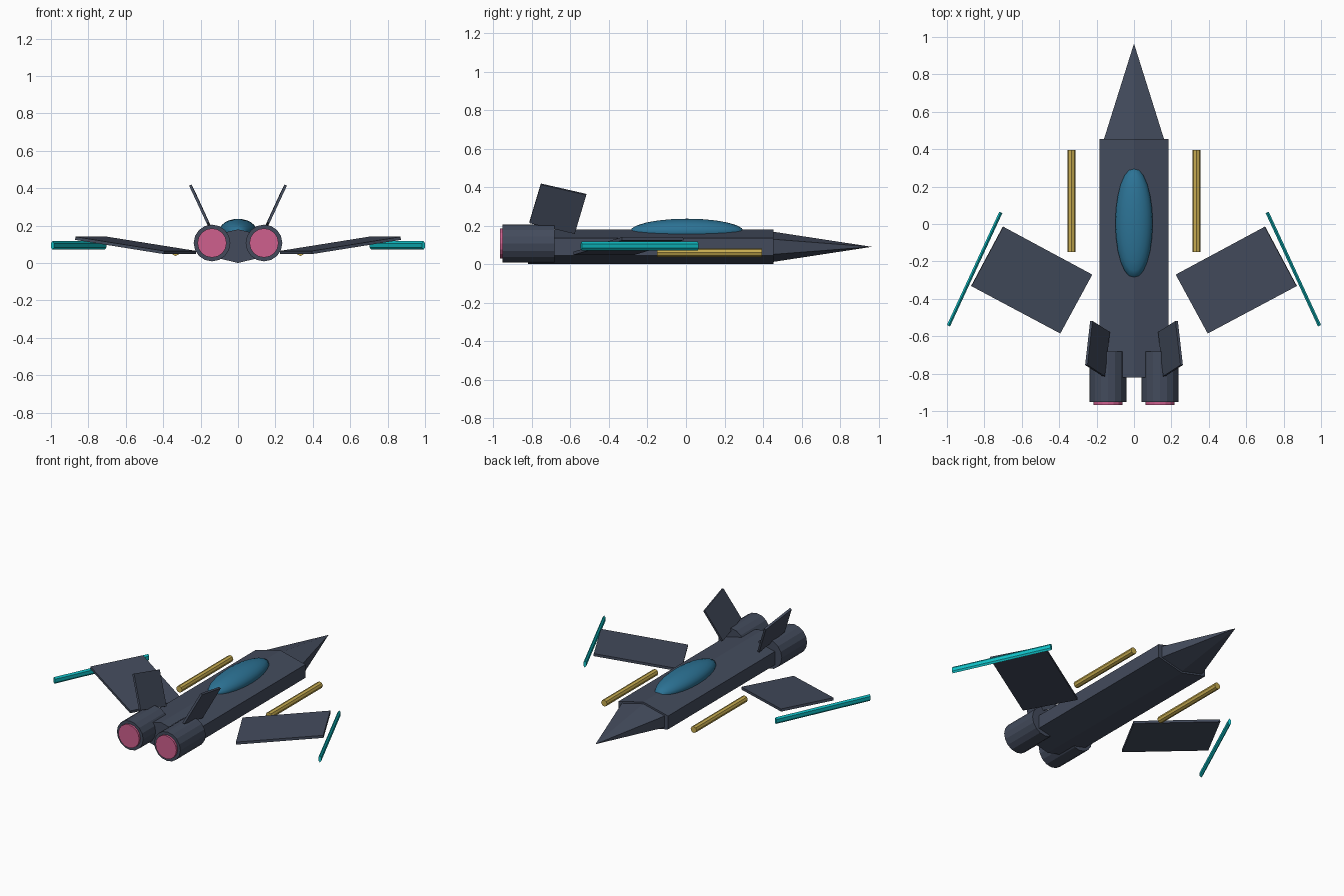
import bpy, bmesh, math
from mathutils import Vector, Matrix

cube = bpy.data.objects.get("Cube")
if cube:
    bpy.data.objects.remove(cube, do_unlink=True)


def material(name, rgb):
    m = bpy.data.materials.new(name)
    m.use_nodes = True
    m.diffuse_color = (*rgb, 1)
    m.node_tree.nodes["Principled BSDF"].inputs["Base Color"].default_value = (*rgb, 1)
    return m


SLATE = material("slate hull", (0.056, 0.07, 0.107))
GLASS = material("blue canopy", (0.025, 0.17, 0.3))
PINK = material("pink exhaust", (0.62, 0.115, 0.27))
TEAL = material("teal blade", (0.005, 0.53, 0.57))
GOLD = material("gold barrel", (0.57, 0.41, 0.08))


def finish(name, bm, mat):
    bmesh.ops.recalc_face_normals(bm, faces=bm.faces)
    mesh = bpy.data.meshes.new(name)
    bm.to_mesh(mesh)
    bm.free()
    mesh.materials.append(mat)
    obj = bpy.data.objects.new(name, mesh)
    bpy.context.collection.objects.link(obj)
    return obj


def smooth(obj):
    bpy.ops.object.select_all(action="DESELECT")
    obj.select_set(True)
    bpy.context.view_layer.objects.active = obj
    bpy.ops.object.shade_smooth_by_angle(angle=math.radians(40))


def prism(name, mat, sides, center, rx, rz, length, tip=1.0, turn=0.0):
    """Cylinder or cone running along y, squashed to rx by rz, turned about z."""
    bm = bmesh.new()
    bmesh.ops.create_cone(bm, cap_ends=True, segments=sides, radius1=1,
                          radius2=tip, depth=length)
    bm.transform(Matrix.Translation(center) @ Matrix.Rotation(turn, 4, "Z")
                 @ Matrix.Diagonal((rx, 1, rz, 1)) @ Matrix.Rotation(-math.pi / 2, 4, "X"))
    return finish(name, bm, mat)


def plate(name, mat, corners, thickness):
    """Flat panel of even thickness, centred on its corners."""
    pts = [Vector(c) for c in corners]
    offset = (pts[1] - pts[0]).cross(pts[3] - pts[0]).normalized() * thickness / 2
    bm = bmesh.new()
    low = [bm.verts.new(p - offset) for p in pts]
    high = [bm.verts.new(p + offset) for p in pts]
    bm.faces.new(low)
    bm.faces.new(high)
    for i in range(4):
        j = (i + 1) % 4
        bm.faces.new((low[i], low[j], high[j], high[i]))
    return finish(name, bm, mat)


# Six-sided hull with a ridge along top and bottom, and a pointed nose
prism("fuselage", SLATE, 6, (0, -0.182, 0.09), 0.2136, 0.09, 1.275)
prism("nose_cone", SLATE, 6, (0, 0.71, 0.09), 0.185, 0.078, 0.51, tip=0)

# Bubble canopy
bm = bmesh.new()
bmesh.ops.create_uvsphere(bm, u_segments=24, v_segments=12, radius=1)
bm.transform(Matrix.Translation((0, 0.005, 0.17)) @ Matrix.Diagonal((0.1, 0.295, 0.066, 1)))
smooth(finish("canopy", bm, GLASS))

WING = [(0.224, -0.27, 0.056), (0.70, -0.014, 0.132),
        (0.87, -0.332, 0.132), (0.395, -0.585, 0.056)]
FIN = [(0.162, -0.814, 0.216), (0.135, -0.578, 0.16),
       (0.228, -0.518, 0.362), (0.255, -0.754, 0.416)]

for side, s in (("left", 1), ("right", -1)):
    # Engine pod and glowing exhaust
    prism(side + "_engine", SLATE, 16, (s * 0.139, -0.818, 0.107), 0.098, 0.098, 0.27)
    prism(side + "_exhaust", PINK, 16, (s * 0.139, -0.95, 0.107), 0.078, 0.078, 0.034)
    # Swept wing and canted tail fin
    for part, shape, thick in (("wing", WING, 0.017), ("tail_fin", FIN, 0.014)):
        plate(f"{side}_{part}", SLATE, [(s * x, y, z) for x, y, z in shape], thick)
    # Blade beyond the wing tip
    prism(side + "_tip_blade", TEAL, 6, (s * 0.852, -0.241, 0.094), 0.0105, 0.0225,
          0.667, turn=s * math.radians(24.8))
    # Gun barrel beside the hull
    prism(side + "_barrel", GOLD, 8, (s * 0.334, 0.123, 0.06), 0.022, 0.022, 0.546)
